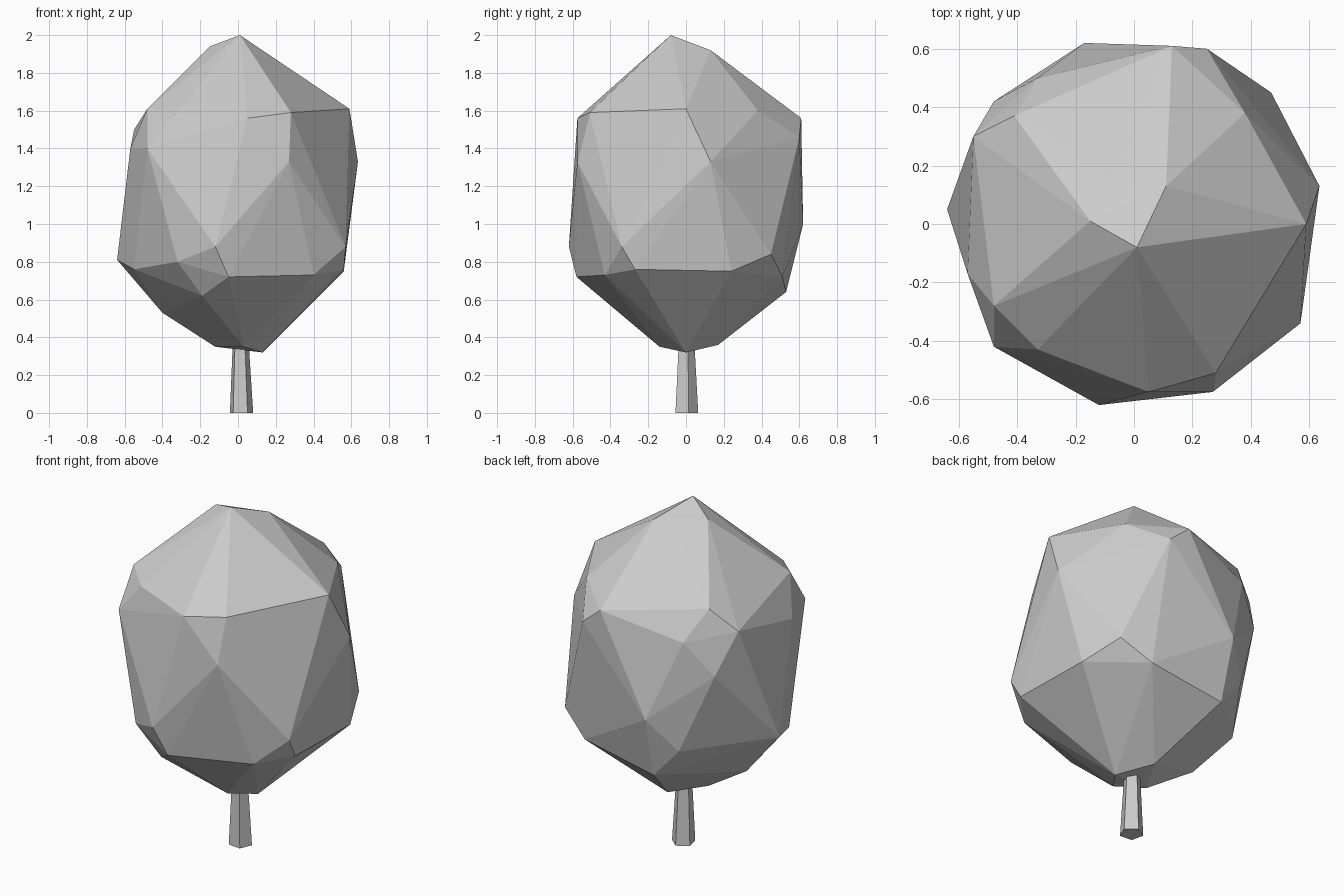
import bpy
import bmesh
from math import cos, sin, radians
from mathutils import Vector

# Remove the default cube only
default_cube = bpy.data.objects.get("Cube")
if default_cube is not None:
    bpy.data.objects.remove(default_cube, do_unlink=True)


def make_material(name, colour):
    """Plain flat material, shown in viewport and render."""
    material = bpy.data.materials.new(name)
    material.use_nodes = True
    material.diffuse_color = colour
    shader = next(node for node in material.node_tree.nodes
                  if node.type == "BSDF_PRINCIPLED")
    shader.inputs["Base Color"].default_value = colour
    return material


def make_object(name, mesh_builder, material):
    """Turn a finished bmesh into a flat shaded object in the scene."""
    bmesh.ops.recalc_face_normals(mesh_builder, faces=mesh_builder.faces[:])
    mesh = bpy.data.meshes.new(name)
    mesh_builder.to_mesh(mesh)
    mesh_builder.free()
    mesh.materials.append(material)
    for polygon in mesh.polygons:
        polygon.use_smooth = False
    created = bpy.data.objects.new(name, mesh)
    bpy.context.scene.collection.objects.link(created)
    return created


def faceted_hull(corner_groups):
    """Wrap the corner points of all tiers in one faceted convex skin."""
    builder = bmesh.new()
    for group in corner_groups:
        for corner in group:
            builder.verts.new(Vector(corner))
    hull = bmesh.ops.convex_hull(builder, input=builder.verts[:])
    spare = {item for key in ("geom_interior", "geom_unused")
             for item in hull[key] if isinstance(item, bmesh.types.BMVert)}
    bmesh.ops.delete(builder, geom=list(spare), context="VERTS")
    return builder


def tapered_post(sides, turn, lower, upper):
    """Closed post between two rings given as (centre x, radius, height)."""
    builder = bmesh.new()
    rings = []
    for centre, radius, height in (lower, upper):
        angles = [radians(turn + 360 * i / sides) for i in range(sides)]
        rings.append([builder.verts.new((centre + radius * cos(a),
                                         radius * sin(a), height))
                      for a in angles])
    bottom, top = rings
    for i in range(sides):
        j = (i + 1) % sides
        builder.faces.new((bottom[i], bottom[j], top[j], top[i]))
    builder.faces.new(bottom[::-1])
    builder.faces.new(top)
    return builder


# Corner points of the crown, tier by tier
crown_tip = [(.01, -.08, 2), (-.15, .01, 1.94), (.11, .13, 1.92),
             (-.07, .15, 1.88)]
shoulder = [(.59, 0, 1.61), (.28, -.51, 1.59), (.05, -.575, 1.56),
            (-.33, -.43, 1.58), (-.48, -.28, 1.61), (-.55, .3, 1.5),
            (-.41, .37, 1.62), (.13, .61, 1.56), (.25, .6, 1.46),
            (.38, .38, 1.6), (-.33, .5, 1.45)]
waist = [(.635, .13, 1.33), (.27, -.575, 1.33), (-.48, -.42, 1.4),
         (-.57, -.17, 1.4), (-.48, .42, 1.26), (-.17, .62, 1)]
skirt = [(-.12, -.62, .88), (-.05, -.58, .72), (.4, -.43, .73),
         (.56, -.27, .76), (.57, -.34, .88), (-.64, .05, .81),
         (-.55, -.17, .76), (-.32, -.49, .8), (.56, .24, .75),
         (.47, .45, .84), (-.31, .51, .81)]
underside = [(-.19, -.44, .62), (-.4, .01, .53), (-.16, .53, .64),
             (.3, .51, .72), (.13, 0, .32), (.03, -.14, .35),
             (0, .17, .36), (-.12, -.04, .35)]

grey = make_material("plain grey", (.6, .6, .6, 1))

# Leafy crown
make_object("crown", faceted_hull((crown_tip, shoulder, waist, skirt,
                                   underside)), grey)

# Five sided trunk, slightly narrower where it enters the crown
make_object("trunk", tapered_post(5, 13, (.017, .065, 0),
                                  (.013, .043, .4)), grey)
